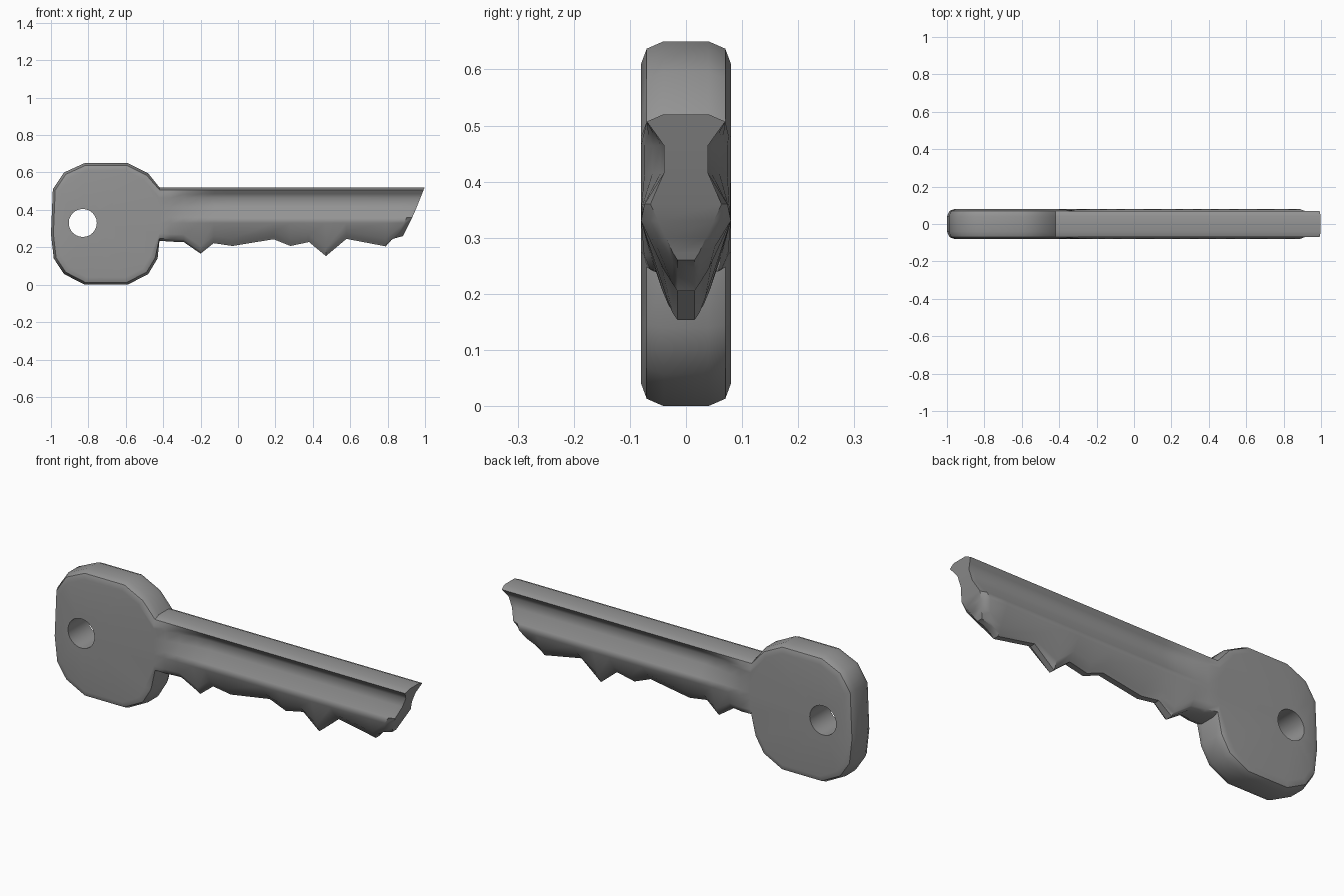
import bpy, bmesh, math
from mathutils import Vector

if "Cube" in bpy.data.objects:
    bpy.data.objects.remove(bpy.data.objects["Cube"])

T = 0.08                                             # half thickness
RIM = [(0.0, 0.04), (0.013, 0.07), (0.04, T)]        # inset, half width
JX, JTOP, JBOT = -0.42, 0.52, 0.235                  # bow / blade joint

bm = bmesh.new()


def lerp(a, b, t):
    return a + (b - a) * t


def skin(loops, closed):
    n = len(loops[0])
    for a, b in zip(loops, loops[1:]):
        for i in range(n if closed else n - 1):
            j = (i + 1) % n
            bm.faces.new((a[i], a[j], b[j], b[i]))


# Bow: rounded outline with a stepped rim, left open where the blade joins
outline = [Vector(p) for p in [
    (JX, JTOP), (-0.48, 0.595), (-0.59, 0.65), (-0.82, 0.65), (-0.93, 0.60),
    (-0.99, 0.51), (-1.0, 0.27), (-0.985, 0.14), (-0.93, 0.057), (-0.82, 0.0),
    (-0.59, 0.0), (-0.48, 0.057), (-0.43, 0.14), (JX, JBOT)]]


def inset(i, d):
    p = outline[i]
    if i == 0:
        return p + Vector((0, -d))
    if i == len(outline) - 1:
        return p + Vector((0, d))
    e1 = (p - outline[i - 1]).normalized()
    e2 = (outline[i + 1] - p).normalized()
    n1, n2 = Vector((-e1.y, e1.x)), Vector((-e2.y, e2.x))
    m = (n1 + n2).normalized()
    return p + m * (d / m.dot(n1))


rim = [(d, -y) for d, y in reversed(RIM)] + RIM
skin([[bm.verts.new((q.x, y, q.y)) for q in
       (inset(i, d) for i in range(len(outline)))] for d, y in rim], False)

# Key ring hole
N = 24
skin([[bm.verts.new((-0.83 + 0.075 * math.cos(k * math.tau / N), y,
                     0.33 + 0.075 * math.sin(k * math.tau / N)))
       for k in range(N)] for y in (-T, T)], True)

# Blade: grooved section lofted along the cut edge
TIP = [(0.20, 0.78), (0.26, 0.882), (0.38, 0.942), (0.45, 0.97), (0.52, 0.998)]


def tip_x(z):
    for (z0, x0), (z1, x1) in zip(TIP, TIP[1:]):
        if z <= z1 + 1e-6:
            return lerp(x0, x1, (z - z0) / (z1 - z0))
    return TIP[-1][1]


def section(x_of, zb, blend, pointed=False):
    g = lerp(T, 0.039, blend)
    low = 0.02 + 0.06 * 0.04 / (0.32 - zb)
    rows = [(JTOP, 0.04), (JTOP - 0.013, 0.07),
            (lerp(JTOP - 0.04, 0.486, blend), lerp(T, 0.0545, blend)),
            (0.464, g), (0.416, g), (0.36, lerp(T, 0.074, blend)), (0.33, T),
            (zb + 0.04, lerp(T, low, blend)),
            (zb + 0.013, lerp(0.07, 0.024, blend)),
            (zb, lerp(0.04, 0.015, blend))]
    if pointed:
        rows = [(z, min(w, 0.015 + 0.46 * max(z - 0.255, 0))) for z, w in rows]
    right = [bm.verts.new((x_of(z), w, z)) for z, w in rows]
    left = [bm.verts.new((x_of(z), -w, z)) for z, w in rows]
    return right + left[::-1]


STATIONS = [(JX, JBOT, 0), (-0.36, 0.23, 0.15), (-0.29, 0.228, 0.5),
            (-0.20, 0.166, 0.85), (-0.13, 0.222, 1), (-0.03, 0.207, 1),
            (0.19, 0.243, 1), (0.28, 0.207, 1), (0.38, 0.228, 1),
            (0.47, 0.153, 1), (0.58, 0.245, 1), (0.79, 0.205, 1)]
loops = [section(lambda z, x=x: x, zb, b) for x, zb, b in STATIONS]
loops.append(section(lambda z: tip_x(z) - 0.03, 0.244, 1))
loops.append(section(tip_x, 0.26, 1, True))
skin(loops, True)

# Tip end strip
end = loops[-1]
for i in range(len(end) // 2 - 1):
    bm.faces.new((end[i], end[i + 1], end[-2 - i], end[-1 - i]))

# Weld, then fill both bow faces around the hole
bmesh.ops.remove_doubles(bm, verts=bm.verts[:], dist=0.0005)
for side in (-1, 1):
    edges = [e for e in bm.edges if e.is_boundary
             and all(v.co.y * side > T - 0.001 for v in e.verts)]
    bmesh.ops.triangle_fill(bm, edges=edges, use_beauty=True,
                            normal=(0, side, 0))
bmesh.ops.recalc_face_normals(bm, faces=bm.faces[:])

mesh = bpy.data.meshes.new("key")
bm.to_mesh(mesh)
bm.free()
key = bpy.data.objects.new("key", mesh)
bpy.context.collection.objects.link(key)
bpy.context.view_layer.objects.active = key
key.select_set(True)

# Dark grey metal
metal = bpy.data.materials.new("dark_metal")
metal.diffuse_color = (0.3, 0.3, 0.3, 1)
metal.use_nodes = True
metal.node_tree.nodes["Principled BSDF"].inputs["Base Color"].default_value = metal.diffuse_color
mesh.materials.append(metal)

# Smooth grooves, crisp rims
bpy.ops.object.shade_smooth_by_angle(angle=math.radians(42))
wn = key.modifiers.new("weighted_normals", 'WEIGHTED_NORMAL')
wn.keep_sharp = True
